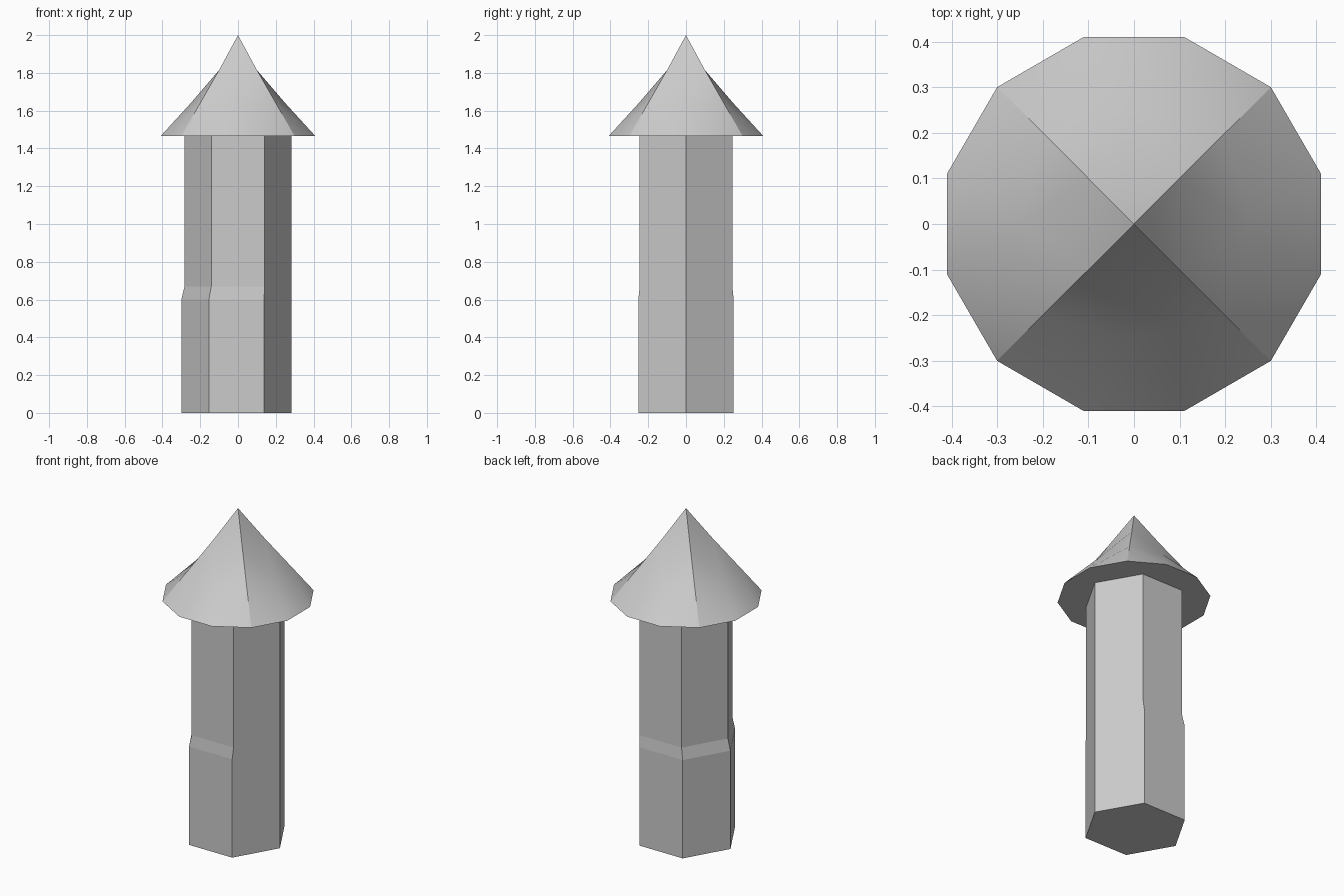
import bpy, bmesh, math
from mathutils import Matrix

if "Cube" in bpy.data.objects:
    bpy.data.objects.remove(bpy.data.objects["Cube"])

EAVES = 1.465


def make_object(name, bm):
    mesh = bpy.data.meshes.new(name)
    bm.to_mesh(mesh)
    bm.free()
    obj = bpy.data.objects.new(name, mesh)
    bpy.context.collection.objects.link(obj)
    return obj


# Six-sided column: (height, radius, x offset), slightly thicker on the left at the bottom
bm = bmesh.new()
rings = []
for z, r, cx in [(0, 0.2915, -0.0085), (0.6, 0.2915, -0.0085), (0.67, 0.283, 0), (EAVES, 0.283, 0)]:
    rings.append([bm.verts.new((cx + r * math.cos(i * math.pi / 3), r * math.sin(i * math.pi / 3), z))
                  for i in range(6)])
for low, high in zip(rings, rings[1:]):
    for i in range(6):
        j = (i + 1) % 6
        bm.faces.new((low[i], low[j], high[j], high[i]))
bm.faces.new(rings[0][::-1])
bm.faces.new(rings[-1])
make_object("column", bm)

# Pointed roof: one curved triangular quarter, repeated four times; square tip, round eaves
quarter = [
    [(0, 0, 2.0)],
    [(0.1, -0.1, 1.815), (0.1, 0.1, 1.815)],
    [(0.2, -0.2, 1.64), (0.25, 0, 1.64), (0.2, 0.2, 1.64)],
    [(0.3, -0.3, EAVES), (0.41, -0.11, EAVES), (0.41, 0.11, EAVES), (0.3, 0.3, EAVES)],
]
bm = bmesh.new()
for q in range(4):
    turn = Matrix.Rotation(q * math.pi / 2, 4, 'Z')
    rows = [[bm.verts.new(co) for co in row] for row in quarter]
    for row in rows:
        bmesh.ops.transform(bm, matrix=turn, verts=row)
    for up, dn in zip(rows, rows[1:]):
        for j in range(len(up)):
            bm.faces.new((up[j], dn[j], dn[j + 1])).smooth = True
            if j + 1 < len(up):
                bm.faces.new((up[j], dn[j + 1], up[j + 1])).smooth = True
bmesh.ops.remove_doubles(bm, verts=bm.verts, dist=0.001)

# Flat underside of the roof
cap = bmesh.ops.contextual_create(bm, geom=[e for e in bm.edges if e.is_boundary])["faces"]
for f in cap:
    f.smooth = False
bmesh.ops.recalc_face_normals(bm, faces=bm.faces)

# Hard edges on the four hips and the eaves
for e in bm.edges:
    on_hip = all(abs(abs(v.co.x) - abs(v.co.y)) < 0.001 for v in e.verts)
    a, b = e.verts
    same_level = abs(a.co.z - b.co.z) < 0.001
    at_eaves = same_level and abs(a.co.z - EAVES) < 0.001
    if at_eaves or (on_hip and not same_level):
        e.smooth = False
make_object("roof", bm)
